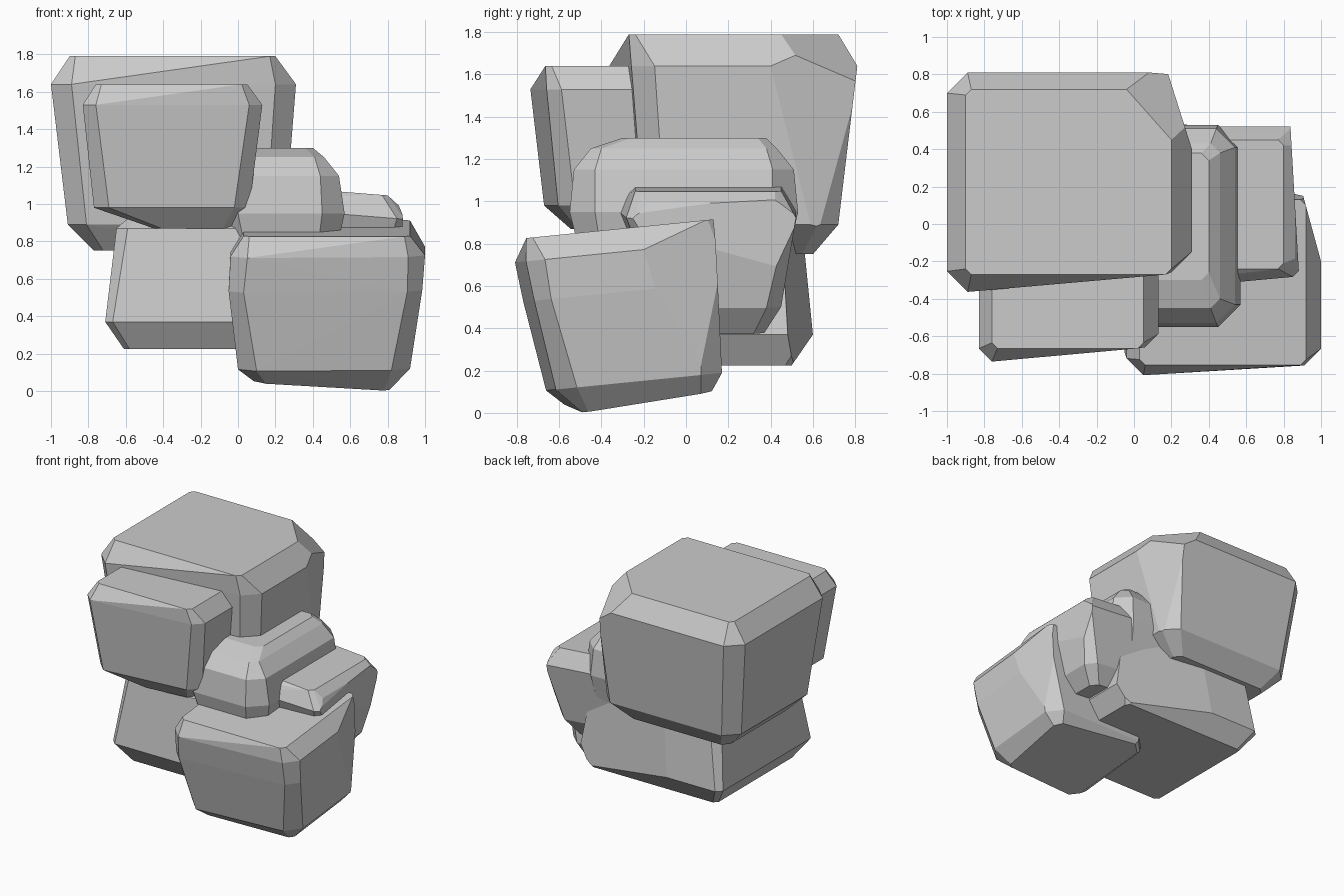
import bpy, bmesh
from mathutils import Vector


def rock(name, rings, skew=0.0, tilt=(0.0, 0.0, 0.0), cuts=()):
    """Hull of chamfered rectangles (z, x0, x1, y0, y1, chamfer), then planar chips.
    skew angles the front side below the top; tilt = (dz/dx, dz/dy, pivot y)."""
    bm = bmesh.new()
    for i, (z, x0, x1, y0, y1, c) in enumerate(rings):
        k = skew if i else 0.0
        for x, sx in ((x0, 1), (x1, -1)):
            for y, sy in ((y0 + k * (x - rings[0][1]), 1), (y1, -1)):
                for px, py in ((x + sx * c, y), (x, y + sy * c)):
                    dz = tilt[0] * px + tilt[1] * (py - tilt[2])
                    bm.verts.new((px, py, z + dz))
    bmesh.ops.remove_doubles(bm, verts=bm.verts, dist=0.001)
    res = bmesh.ops.convex_hull(bm, input=bm.verts)
    junk = {g for g in res["geom_interior"] + res["geom_unused"]
            if isinstance(g, bmesh.types.BMVert)}
    bmesh.ops.delete(bm, geom=list(junk), context='VERTS')
    for co, no in cuts:
        geom = bm.verts[:] + bm.edges[:] + bm.faces[:]
        bmesh.ops.bisect_plane(bm, geom=geom, plane_co=Vector(co),
                               plane_no=Vector(no), clear_outer=True)
        rim = [e for e in bm.edges if e.is_boundary]
        if rim:
            bmesh.ops.holes_fill(bm, edges=rim, sides=0)
    bmesh.ops.recalc_face_normals(bm, faces=bm.faces)
    me = bpy.data.meshes.new(name)
    bm.to_mesh(me)
    bm.free()
    bpy.context.collection.objects.link(bpy.data.objects.new(name, me))


# Largest boulder on top, back-right corner chipped away
rock("top_boulder", [
    (1.79, -0.90, 0.20, -0.27, 0.72, 0.03),
    (1.64, -1.00, 0.31, -0.355, 0.81, 0.11),
    (0.89, -0.91, 0.25, -0.29, 0.72, 0.10),
    (0.75, -0.77, 0.08, -0.18, 0.60, 0.05)],
    skew=0.08,
    cuts=[((0.18, 0.81, 1.64), (0.41, 0.13, 0.0)),
          ((0.12, 0.54, 1.79), (0.45, 0.40, 0.6))])

# Smaller rock leaning on its front
rock("front_upper_rock", [
    (1.64, -0.76, 0.05, -0.665, 0.05, 0.03),
    (1.53, -0.83, 0.13, -0.73, 0.08, 0.07),
    (0.98, -0.77, 0.06, -0.67, 0.05, 0.08),
    (0.87, -0.45, -0.04, -0.57, 0.00, 0.04)],
    skew=0.08)

# Wedge-topped middle rock
rock("middle_rock", [
    (1.30, -0.05, 0.40, -0.30, 0.38, 0.04),
    (1.25, -0.10, 0.46, -0.45, 0.43, 0.05),
    (1.15, -0.12, 0.54, -0.53, 0.51, 0.10),
    (0.95, -0.12, 0.57, -0.55, 0.53, 0.12),
    (0.55, 0.00, 0.48, -0.45, 0.44, 0.08)])

# Tapering rock at the back right
rock("back_right_rock", [
    (1.11, 0.30, 0.80, -0.24, 0.45, 0.03),
    (1.06, 0.26, 0.86, -0.29, 0.48, 0.06),
    (0.99, 0.22, 0.89, -0.33, 0.52, 0.04),
    (0.56, 0.30, 0.80, -0.15, 0.45, 0.07),
    (0.43, 0.38, 0.70, -0.05, 0.37, 0.05)],
    skew=0.08, tilt=(-0.08, 0.0, 0.0),
    cuts=[((0.88, -0.23, 0.9), (0.69, 0.04, 0.0))])

# Tilted boulder at the front right, back-right corner chamfered
rock("front_right_boulder", [
    (0.85, 0.03, 0.92, -0.755, 0.13, 0.03),
    (0.74, -0.04, 1.00, -0.805, 0.14, 0.09),
    (0.55, -0.05, 0.985, -0.765, 0.15, 0.08),
    (0.12, 0.00, 0.92, -0.66, 0.17, 0.10),
    (0.00, 0.15, 0.81, -0.53, 0.10, 0.03)],
    skew=0.05, tilt=(0.0, 0.10, -0.52),
    cuts=[((0.75, -0.52, 0.0), (-0.08, 0.165, -1.0)),
          ((1.0, -0.20, 0.74), (0.33, 0.09, 0.0))])

# Base boulder underneath, back side angled
rock("base_boulder", [
    (0.93, -0.58, 0.38, -0.42, 0.48, 0.04),
    (0.87, -0.65, 0.48, -0.50, 0.55, 0.06),
    (0.37, -0.71, 0.57, -0.56, 0.60, 0.04),
    (0.225, -0.61, 0.48, -0.46, 0.50, 0.03)],
    cuts=[((-0.15, 0.585, 0.37), (0.14, 0.97, 0.08))])
